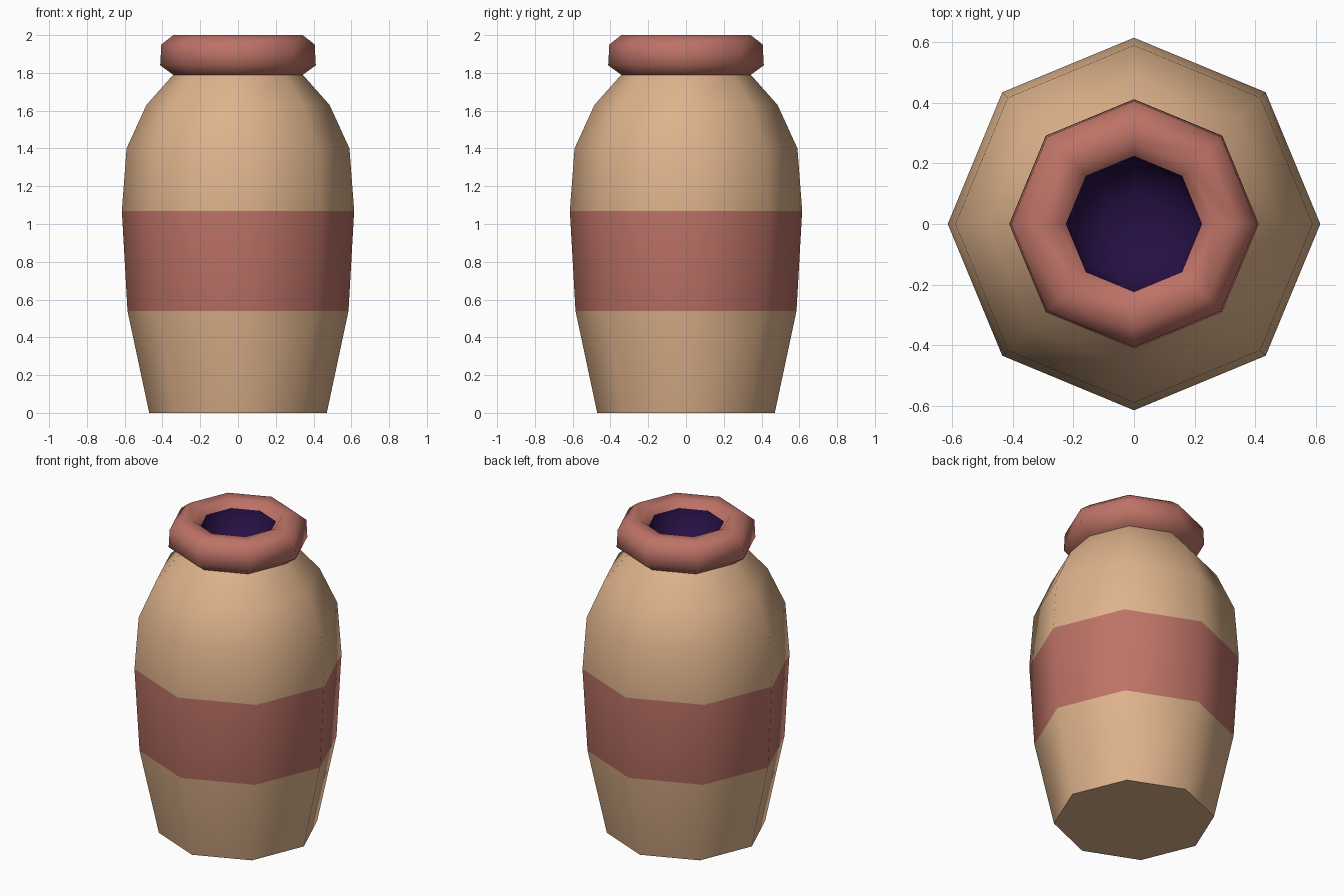
import bpy, bmesh, math

if "Cube" in bpy.data.objects:
    bpy.data.objects.remove(bpy.data.objects["Cube"])

SIDES = 8


def material(name, color):
    m = bpy.data.materials.new(name)
    m.diffuse_color = (*color, 1)
    m.use_nodes = True
    m.node_tree.nodes["Principled BSDF"].inputs["Base Color"].default_value = m.diffuse_color
    return m


clay = material("tan clay", (0.73, 0.45, 0.26))
red = material("red clay", (0.51, 0.17, 0.135))
dark = material("dark inside", (0.020, 0.005, 0.058))


def lathe(name, profile, mats, pick=lambda z: 0, cap_start=False, cap_end=False):
    """Spin (radius, z) points into an eight-sided shell."""
    bm = bmesh.new()
    rings = []
    for r, z in profile:
        rings.append([bm.verts.new((r * math.cos(math.tau * i / SIDES),
                                    r * math.sin(math.tau * i / SIDES), z))
                      for i in range(SIDES)])
    for a, b in zip(rings, rings[1:]):
        for i in range(SIDES):
            j = (i + 1) % SIDES
            f = bm.faces.new((a[i], a[j], b[j], b[i]))
            f.material_index = pick(f.calc_center_median().z)
    if cap_start:
        bm.faces.new(rings[0][::-1])
    if cap_end:
        bm.faces.new(rings[-1])
    me = bpy.data.meshes.new(name)
    bm.to_mesh(me)
    bm.free()
    for m in mats:
        me.materials.append(m)
    ob = bpy.data.objects.new(name, me)
    bpy.context.collection.objects.link(ob)
    bpy.ops.object.select_all(action='DESELECT')
    ob.select_set(True)
    bpy.context.view_layer.objects.active = ob
    bpy.ops.object.shade_smooth_by_angle(angle=math.radians(60))
    return ob


# Body with a red band around the middle
lathe("jar_body",
      [(0.47, 0), (0.585, 0.54), (0.615, 1.07), (0.59, 1.40),
       (0.485, 1.63), (0.343, 1.79)],
      [clay, red], lambda z: 1 if 0.54 < z < 1.07 else 0, cap_start=True)

# Thick rolled rim
lathe("jar_rim",
      [(0.343, 1.79), (0.412, 1.84), (0.406, 1.95), (0.343, 2.0),
       (0.265, 1.995), (0.225, 1.955)], [red])

# Dark hollow inside the rim
lathe("jar_opening",
      [(0.225, 1.955), (0.20, 1.86), (0.10, 1.80)], [dark], cap_end=True)
